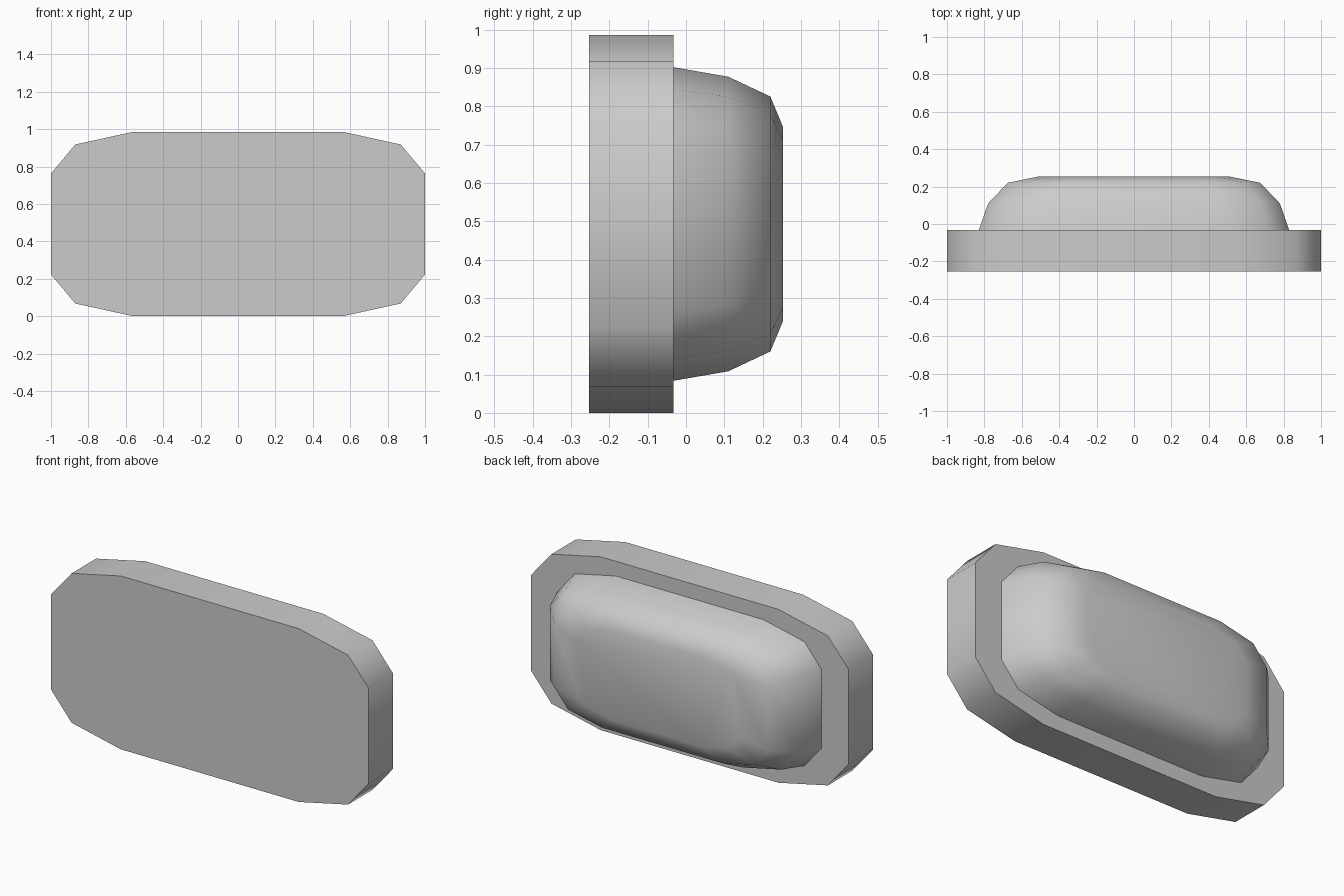
import bpy
import math

cube = bpy.data.objects.get("Cube")
if cube:
    bpy.data.objects.remove(cube, do_unlink=True)

grey = bpy.data.materials.new("light_grey")
grey.use_nodes = True
colour = (0.6, 0.6, 0.6, 1)
grey.diffuse_color = colour
grey.node_tree.nodes["Principled BSDF"].inputs["Base Color"].default_value = colour

# Quarter of the twelve-sided outline, mirrored into a full loop
CENTRE_Z = 0.493
quarter = [(1.0, 0.27), (0.87, 0.425), (0.56, 0.493)]
half = quarter + [(-x, z) for x, z in reversed(quarter)]
outline = half + [(-x, -z) for x, z in half]


def loft(name, rings, angle):
    """Stack scaled copies of the outline along y and cap both ends."""
    n = len(outline)
    verts = [(x * s, y, CENTRE_Z + z * s) for y, s in rings for x, z in outline]
    faces = [tuple(range(n))]
    for r in range(len(rings) - 1):
        for i in range(n):
            j = (i + 1) % n
            a, b = r * n, (r + 1) * n
            faces.append((a + j, a + i, b + i, b + j))
    last = (len(rings) - 1) * n
    faces.append(tuple(last + i for i in reversed(range(n))))
    mesh = bpy.data.meshes.new(name)
    mesh.from_pydata(verts, [], faces)
    mesh.materials.append(grey)
    obj = bpy.data.objects.new(name, mesh)
    bpy.context.collection.objects.link(obj)
    bpy.ops.object.select_all(action="DESELECT")
    obj.select_set(True)
    bpy.context.view_layer.objects.active = obj
    bpy.ops.object.shade_smooth_by_angle(angle=math.radians(angle))
    return obj


# Flat front slab
loft("front_plate", [(-0.253, 1.0), (-0.033, 1.0)], 45)

# Rounded housing behind the slab
loft("rear_housing", [(-0.033, 0.83), (0.11, 0.78), (0.22, 0.675), (0.253, 0.515)], 60)
